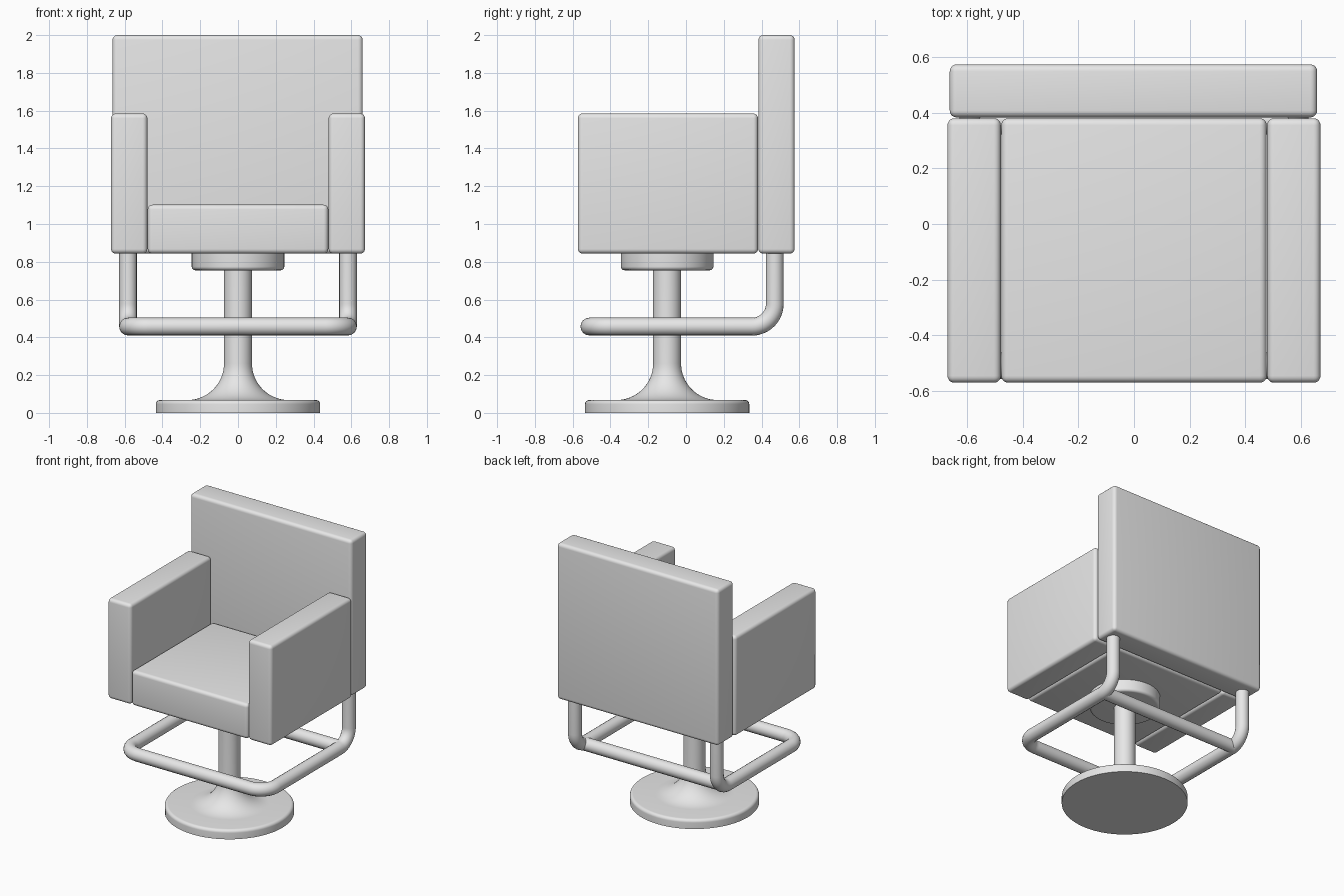
import bpy
import bmesh
import math
from mathutils import Vector

cube = bpy.data.objects.get("Cube")
if cube:
    bpy.data.objects.remove(cube, do_unlink=True)

grey = bpy.data.materials.new("plain_grey")
grey.use_nodes = True
COLOUR = (0.8, 0.8, 0.8, 1)
grey.diffuse_color = COLOUR
for node in grey.node_tree.nodes:
    if node.type == 'BSDF_PRINCIPLED':
        node.inputs["Base Color"].default_value = COLOUR


def finish(name, mesh):
    """Link a mesh as a named, smooth-shaded grey object."""
    mesh.name = name
    mesh.materials.clear()
    mesh.materials.append(grey)
    mesh.shade_smooth()
    mesh.set_sharp_from_angle(angle=math.radians(35))
    obj = bpy.data.objects.new(name, mesh)
    bpy.context.scene.collection.objects.link(obj)
    return obj


def cushion(name, low, high, radius=0.025):
    """Box between two corners with rounded edges."""
    low, high = Vector(low), Vector(high)
    bm = bmesh.new()
    bmesh.ops.create_cube(bm, size=1)
    bmesh.ops.scale(bm, vec=high - low, verts=bm.verts)
    bmesh.ops.translate(bm, vec=(low + high) / 2, verts=bm.verts)
    bmesh.ops.bevel(bm, geom=bm.edges[:], offset=radius, segments=5,
                    profile=0.5, affect='EDGES')
    mesh = bpy.data.meshes.new(name)
    bm.to_mesh(mesh)
    bm.free()
    return finish(name, mesh)


def arc(cx, cz, radius, start, end, steps=8):
    """Profile points on an arc, angles in degrees."""
    angles = [math.radians(start + (end - start) * i / steps) for i in range(steps + 1)]
    return [(cx + radius * math.cos(a), cz + radius * math.sin(a)) for a in angles]


def lathe(name, profile, y, steps=64):
    """Spin a (radius, z) profile around a vertical axis."""
    bm = bmesh.new()
    verts = [bm.verts.new((r, 0, z)) for r, z in profile]
    edges = [bm.edges.new(pair) for pair in zip(verts, verts[1:])]
    bmesh.ops.spin(bm, geom=verts + edges, cent=(0, 0, 0), axis=(0, 0, 1),
                   angle=math.tau, steps=steps, use_duplicate=False)
    bmesh.ops.remove_doubles(bm, verts=bm.verts, dist=0.0001)
    bmesh.ops.recalc_face_normals(bm, faces=bm.faces)
    bmesh.ops.translate(bm, vec=(0, y, 0), verts=bm.verts)
    mesh = bpy.data.meshes.new(name)
    bm.to_mesh(mesh)
    bm.free()
    return finish(name, mesh)


def fillet(points, radius, steps=12):
    """Replace right-angled corners of a path with arcs."""
    points = [Vector(p) for p in points]
    path = [points[0]]
    for before, corner, after in zip(points, points[1:], points[2:]):
        u = (before - corner).normalized()
        v = (after - corner).normalized()
        centre = corner + (u + v) * radius
        for i in range(steps + 1):
            a = math.pi / 2 * i / steps
            path.append(centre - (v * math.cos(a) + u * math.sin(a)) * radius)
    return path + [points[-1]]


def tube(name, path, radius):
    """Round tube along a path, turned into a mesh."""
    curve = bpy.data.curves.new(name, 'CURVE')
    curve.dimensions = '3D'
    curve.bevel_depth = radius
    curve.bevel_resolution = 6
    curve.use_fill_caps = True
    spline = curve.splines.new('POLY')
    spline.points.add(len(path) - 1)
    for point, co in zip(spline.points, path):
        point.co = (*co, 1)
    temp = bpy.data.objects.new(name + "_path", curve)
    bpy.context.scene.collection.objects.link(temp)
    graph = bpy.context.evaluated_depsgraph_get()
    mesh = bpy.data.meshes.new_from_object(temp.evaluated_get(graph))
    bpy.data.objects.remove(temp, do_unlink=True)
    return finish(name, mesh)


# Upholstered blocks
BOTTOM, FRONT, REAR = 0.843, -0.572, 0.381
cushion("seat", (-0.478, FRONT, BOTTOM), (0.478, REAR, 1.102))
cushion("left_arm", (0.48, FRONT, BOTTOM), (0.672, REAR, 1.585))
cushion("right_arm", (-0.672, FRONT, BOTTOM), (-0.48, REAR, 1.585))
cushion("backrest", (-0.664, 0.384, BOTTOM), (0.66, 0.575, 2))

# Pedestal: rounded foot disc, flared neck and column
AXIS_Y = -0.1
foot = [(0, 0), (0.435, 0)] + arc(0.413, 0.046, 0.022, 0, 90)
neck = arc(0.268, 0.262, 0.194, 270, 180, 16)
lathe("pedestal", foot + neck + [(0.074, 0.78)], AXIS_Y)

# Hub under the seat
lathe("seat_hub", [(0, 0.755)] + arc(0.225, 0.775, 0.02, 270, 360)
      + [(0.245, 0.86), (0, 0.86)], AXIS_Y)

# Footrest frame hung from the backrest, with a rear crossbar
TUBE, SIDE, RAIL_Z = 0.047, 0.582, 0.457
half = [(SIDE, 0.47, 0.87), (SIDE, 0.47, RAIL_Z), (SIDE, -0.512, RAIL_Z)]
other = [(-x, y, z) for x, y, z in reversed(half)]
tube("footrest_frame", fillet(half + other, 0.12), TUBE)
tube("rear_crossbar", [(SIDE, 0.37, RAIL_Z), (-SIDE, 0.37, RAIL_Z)], TUBE)
